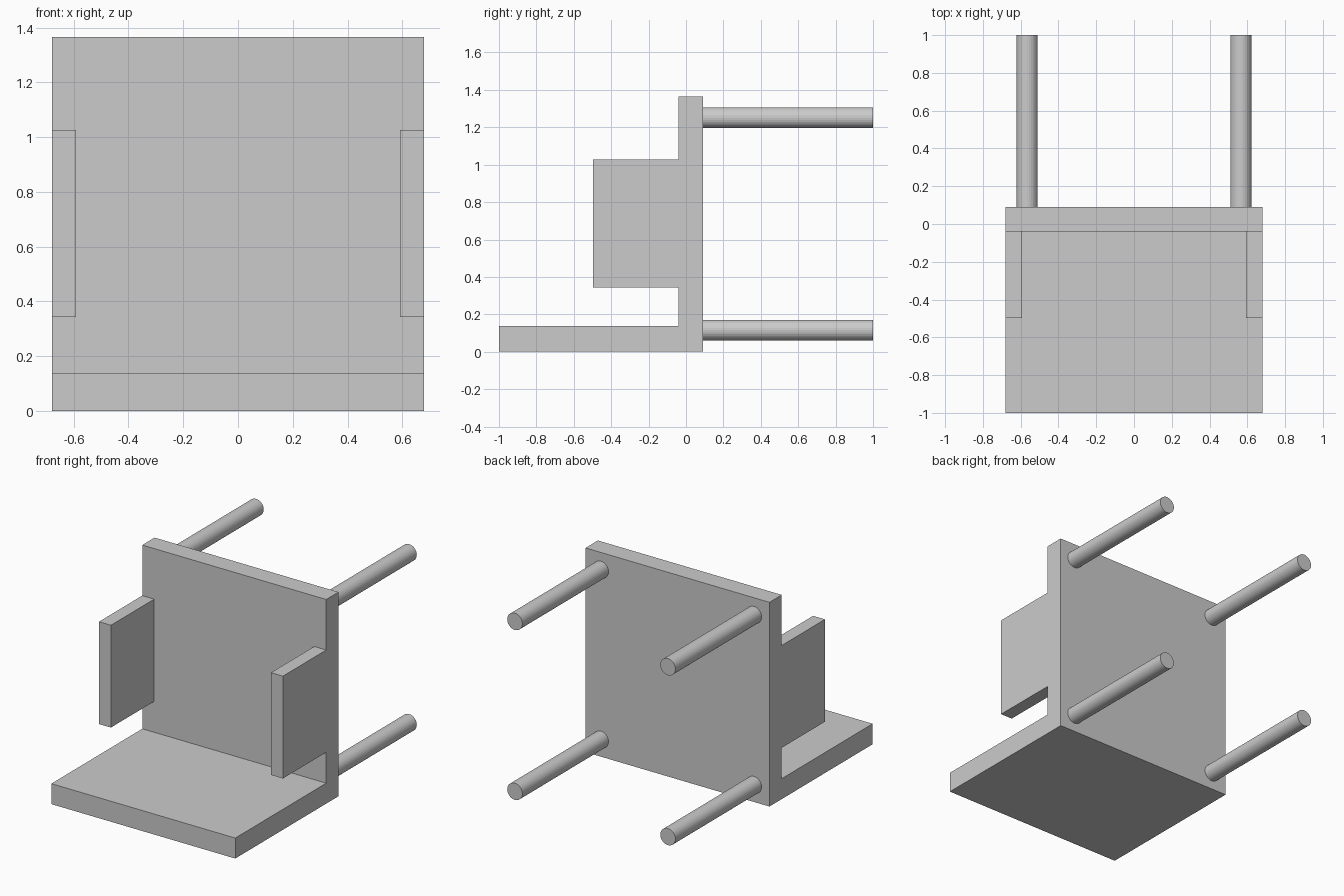
import bpy
import bmesh
from math import pi
from mathutils import Matrix, Vector

if "Cube" in bpy.data.objects:
    bpy.data.objects.remove(bpy.data.objects["Cube"])

HALF_W = 0.68                        # half width of the seat and back
BACK_FRONT, BACK_REAR = -0.04, 0.09  # y faces of the back panel
HEIGHT = 1.365


def add_object(name, bm):
    bmesh.ops.recalc_face_normals(bm, faces=bm.faces)
    mesh = bpy.data.meshes.new(name)
    bm.to_mesh(mesh)
    bm.free()
    obj = bpy.data.objects.new(name, mesh)
    bpy.context.collection.objects.link(obj)
    return obj


def side_profile(name, points, x0, x1):
    """Extrude a (y, z) outline from x0 to x1."""
    bm = bmesh.new()
    face = bm.faces.new([bm.verts.new((x0, y, z)) for y, z in points])
    ext = bmesh.ops.extrude_face_region(bm, geom=[face])
    moved = [v for v in ext["geom"] if isinstance(v, bmesh.types.BMVert)]
    bmesh.ops.translate(bm, verts=moved, vec=(x1 - x0, 0, 0))
    return add_object(name, bm)


def rod(name, x, z, radius=0.056, y0=BACK_REAR, y1=1.0):
    """Round leg running along y."""
    bm = bmesh.new()
    turn = Matrix.Translation((x, (y0 + y1) / 2, z)) @ Matrix.Rotation(pi / 2, 4, "X")
    bmesh.ops.create_cone(bm, cap_ends=True, segments=32, radius1=radius,
                          radius2=radius, depth=y1 - y0, matrix=turn)
    return add_object(name, bm)


# Seat and back: one L-shaped slab
side_profile("seat_and_back",
             [(-1.0, 0), (BACK_REAR, 0), (BACK_REAR, HEIGHT), (BACK_FRONT, HEIGHT),
              (BACK_FRONT, 0.137), (-1.0, 0.137)],
             -HALF_W, HALF_W)

for side, sx in (("left", -1), ("right", 1)):
    # Side panels on the front of the back
    side_profile(f"{side}_side_panel",
                 [(-0.497, 0.343), (BACK_FRONT, 0.343),
                  (BACK_FRONT, 1.027), (-0.497, 1.027)],
                 sx * 0.592, sx * HALF_W)
    # Legs projecting from the rear
    for level, z in (("lower", 0.115), ("upper", 1.251)):
        rod(f"{side}_{level}_leg", sx * 0.566, z)
